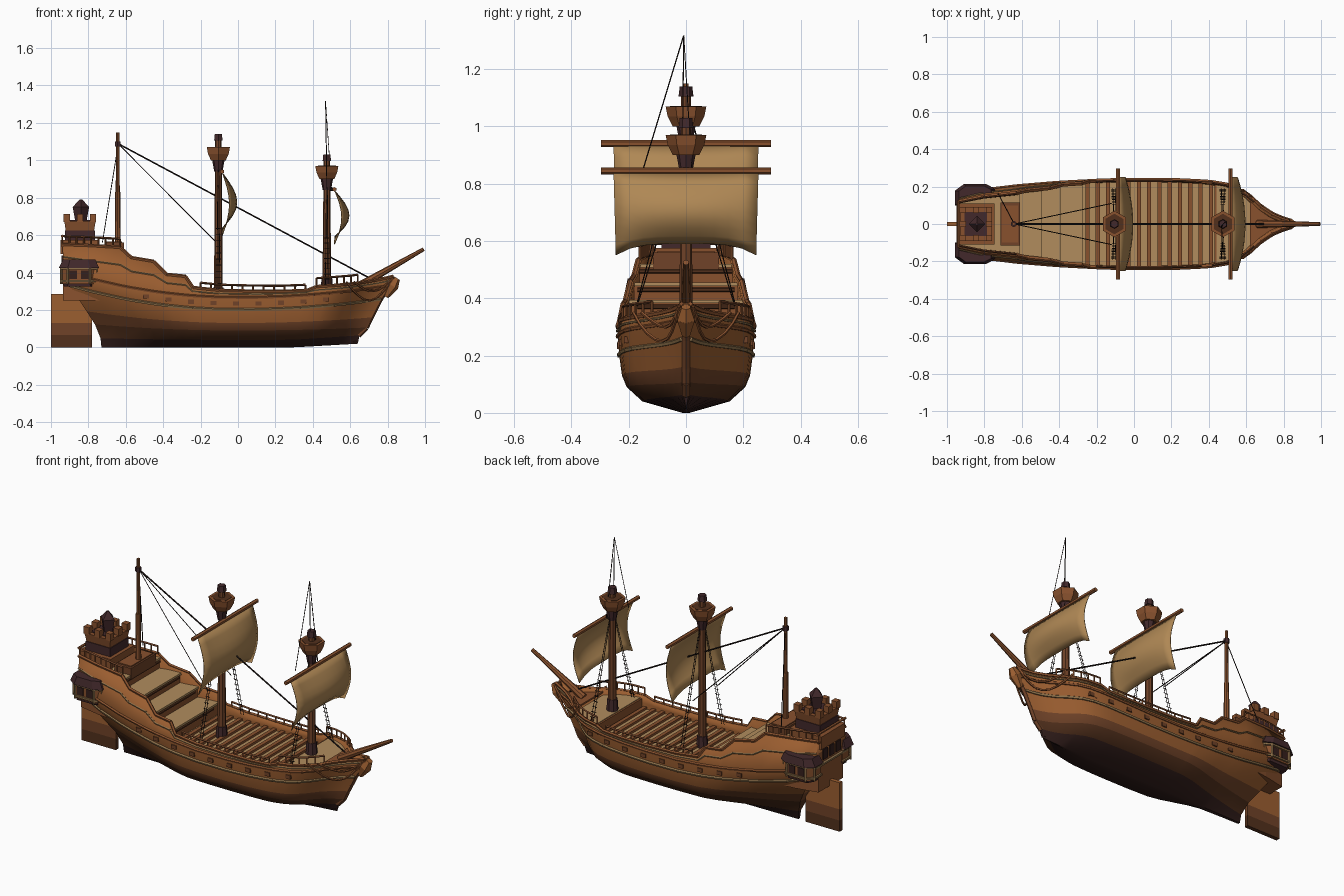
import bpy, bmesh, math
from mathutils import Vector, Matrix

if "Cube" in bpy.data.objects:
    bpy.data.objects.remove(bpy.data.objects["Cube"])

COLORS = {
    "hull brown": (0.33, 0.112, 0.03), "dark brown": (0.085, 0.03, 0.012),
    "keel dark": (0.035, 0.014, 0.012), "timber brown": (0.25, 0.083, 0.027),
    "deck tan": (0.44, 0.265, 0.11), "sail canvas": (0.43, 0.245, 0.09),
    "trim olive": (0.27, 0.165, 0.07), "plum roof": (0.055, 0.022, 0.024),
    "rope black": (0.015, 0.009, 0.008), "mast brown": (0.16, 0.055, 0.021)}
MATS = {}
for n, c in COLORS.items():
    MATS[n] = bpy.data.materials.new(n)
    MATS[n].diffuse_color = (*c, 1)
PARTS = {}


def part(name, mat):
    return PARTS.setdefault(name, (bmesh.new(), mat))[0]


def rod(name, mat, p, q, r1, r2=None, n=6):
    p, q = Vector(p), Vector(q)
    d = q - p
    m = Matrix.Translation((p + q) / 2) @ d.to_track_quat('Z', 'Y').to_matrix().to_4x4()
    bmesh.ops.create_cone(part(name, mat), cap_ends=True, segments=n, radius1=r1,
                          radius2=r1 if r2 is None else r2, depth=d.length, matrix=m)


def path(name, mat, pts, r, n=5):
    for a, b in zip(pts, pts[1:]):
        rod(name, mat, a, b, r, n=n)


def prism(name, mat, pts, z0, z1, k=1.0):
    """Extrude a plan outline from z0 to z1, scaling the top by k."""
    bm = part(name, mat)
    cx, cy = (sum(p[i] for p in pts) / len(pts) for i in (0, 1))
    lo = [bm.verts.new((x, y, z0)) for x, y in pts]
    hi = [bm.verts.new((cx + (x - cx) * k, cy + (y - cy) * k, z1)) for x, y in pts]
    bm.faces.new(lo[::-1])
    bm.faces.new(hi)
    for i in range(len(pts)):
        j = (i + 1) % len(pts)
        bm.faces.new((lo[i], lo[j], hi[j], hi[i]))


def box(name, mat, x0, x1, y0, y1, z0, z1, k=1.0):
    prism(name, mat, [(x0, y0), (x1, y0), (x1, y1), (x0, y1)], z0, z1, k)


def add_object(name, bm, mats):
    me = bpy.data.meshes.new(name)
    bm.to_mesh(me)
    bm.free()
    for m in mats:
        me.materials.append(MATS[m])
    ob = bpy.data.objects.new(name, me)
    bpy.context.collection.objects.link(ob)
    return ob


def smooth(ob, angle):
    bpy.ops.object.select_all(action='DESELECT')
    ob.select_set(True)
    bpy.context.view_layer.objects.active = ob
    bpy.ops.object.shade_smooth_by_angle(angle=math.radians(angle))


# Hull stations: x, half width, bulwark height
ST = [(-.94, .15, .55), (-.8, .185, .545), (-.63, .205, .535), (-.57, .21, .48), (-.45, .22, .46),
      (-.38, .225, .39), (-.28, .23, .38), (-.24, .232, .32), (-.1, .237, .305), (.1, .238, .3),
      (.25, .236, .3), (.37, .23, .305), (.42, .226, .325), (.5, .212, .33), (.56, .188, .335),
      (.62, .145, .34), (.68, .09, .35), (.74, .05, .36), (.79, .028, .37), (.83, .015, .38)]


def look(x, k):
    for a, b in zip(ST, ST[1:]):
        if x <= b[0]:
            t = max(0, (x - a[0]) / (b[0] - a[0]))
            return a[k] + (b[k] - a[k]) * t
    return ST[-1][k]


def sheer(x):
    return (.13 if x < 0 else .08) * (x / .9) ** 2


def top_pt(x):
    z = look(x, 2)
    return look(x, 1) * (1 - .9 * max(0, z - .33)), z


# Rows from keel up: stern x, bow x, base z, sheer share, width share, stern pinch
ROWS = [(-.73, .64, 0, 0, .05, 1), (-.735, .65, .04, .1, .64, .12), (-.765, .69, .09, .35, .87, .3),
        (-.81, .715, .13, .6, .94, .55), (-.9, .765, .2, 1, .98, .9), (-.93, .81, .265, 1, 1, 1)]
N = len(ROWS)


def hull_pt(X, r):
    if r == N:
        y, z = top_pt(X)
        return Vector((X, y, z))
    x0, x1, z, s, f, pin = ROWS[r]
    t = (X + .94) / 1.77
    x = x0 + (x1 - x0) * t
    f *= pin + (1 - pin) * min(1, t / .35)
    lift = .02 * max(0, (x - .3) / .35) if r < 2 else 0
    return Vector((x, look(X, 1) * f, z + s * sheer(x) + lift))


# Hull shell
bm = bmesh.new()
secs = []
for s in ST:
    half = [hull_pt(s[0], r) for r in range(N, -1, -1)]
    secs.append([bm.verts.new(p) for p in half + [Vector((p.x, -p.y, p.z)) for p in half[::-1]]])
BAND = [0, 0, 0, 1, 2, 3, 3, 3, 2, 1, 0, 0, 0]
for a, b in zip(secs, secs[1:]):
    for j in range(2 * N + 1):
        bm.faces.new((a[j], b[j], b[j + 1], a[j + 1])).material_index = BAND[j]
for j in range(N):
    a, b, k = secs[0], secs[-1], 2 * N
    bm.faces.new((a[j], a[j + 1], a[k - j], a[k + 1 - j])).material_index = BAND[j]
    bm.faces.new((b[j], b[k + 1 - j], b[k - j], b[j + 1])).material_index = BAND[j]
hull = add_object("hull", bm, ["hull brown", "mast brown", "dark brown", "keel dark"])
smooth(hull, 28)
mod = hull.modifiers.new("thickness", 'SOLIDIFY')
mod.thickness, mod.offset = .013, -1

for s in (1, -1):
    side = lambda v, o=0: Vector((v.x, s * (v.y + o), v.z))
    # Wales and cap rail
    for name, mat, r, th in (("lower_wale", "trim olive", 4, .009), ("upper_wale", "timber brown", 5, .008),
                             ("cap_rail", "timber brown", 6, .009)):
        path(name, mat, [side(hull_pt(q[0], r)) for q in ST], th)
    path("middle_trim", "trim olive", [side(hull_pt(q[0], 5).lerp(hull_pt(q[0], 6), .55), .002) for q in ST], .005)
    # Gun port lids
    for i in range(9):
        p = hull_pt(-.5 + i * .125, 4).lerp(hull_pt(-.5 + i * .125, 5), .5)
        box("port_lids", "mast brown", p.x - .016, p.x + .016, s * (p.y - .01), s * (p.y + .006), p.z - .01, p.z + .012)
    # Deck railings
    for x0, x1, n, h in ((-.2, .36, 10, .03), (.42, .64, 6, .045), (-.94, -.63, 8, .045)):
        pts = []
        for i in range(n + 1):
            x = x0 + (x1 - x0) * i / n
            y, z = top_pt(x)
            pts.append((x, s * (y - .006), z + h))
            rod("rail_posts", "timber brown", (x, s * (y - .006), z), pts[-1], .005, n=4)
        path("hand_rail", "mast brown", pts, .006, 4)
    # Bow swags
    for sag, x1 in ((.11, .58), (.06, .62)):
        pts = []
        for i in range(9):
            x = .83 + (x1 - .83) * i / 8
            pts.append((x, s * (look(x, 1) + .01), .37 - .02 * i / 8 - sag * math.sin(math.pi * i / 8)))
        path("bow_swags", "timber brown", pts, .006)
    # Stern quarter galleries
    def plan(o):
        return [(-.95 - o, s * .1), (-.95 - o, s * (.17 + o)), (-.91, s * (.205 + o)),
                (-.79, s * (.205 + o)), (-.75 + o, s * (.18 + o)), (-.75 + o, s * .1)]
    prism("gallery_base", "plum roof", plan(-.02), .325, .35, 1.1)
    prism("gallery_body", "timber brown", plan(-.01), .34, .44)
    prism("gallery_sill", "trim olive", plan(0), .35, .36)
    prism("gallery_lintel", "trim olive", plan(0), .415, .425)
    prism("gallery_roof", "plum roof", plan(.008), .425, .47, .8)
    for x, y in plan(-.004)[1:5]:
        rod("gallery_posts", "trim olive", (x, y, .34), (x, y, .43), .007, n=4)
    for x in (-.88, -.82):
        box("gallery_windows", "keel dark", x - .02, x + .02, s * .19, s * .199, .365, .41)

# Transom trim and windows
p = hull_pt(-.94, 5)
rod("transom_beam", "trim olive", (-.935, -p.y, p.z), (-.935, p.y, p.z), .01)
for y in (-.06, 0, .06):
    box("transom_windows", "keel dark", -.944, -.936, y - .02, y + .02, .43, .49)
for z in (.545, .595):
    rod("stern_rail", "timber brown", (-.94, -.125, z), (-.94, .125, z), .008)


# Decks
def deck(name, mat, x0, x1, z0, z1, inset=.008):
    xs = [x0] + [q[0] for q in ST if x0 < q[0] < x1] + [x1]
    ys = [max(.004, top_pt(x)[0] - inset) for x in xs]
    prism(name, mat, [(x, -y) for x, y in zip(xs, ys)] + [(x, y) for x, y in zip(xs[::-1], ys[::-1])], z0, z1)


deck("main_deck", "deck tan", -.3, .43, .24, .255, .01)
for i in range(13):
    x = -.26 + i * .055
    deck("deck_beams", "timber brown", x, x + .022, .245, .268)
deck("fore_deck", "deck tan", .44, .62, .302, .314, .014)
deck("fore_bulkhead", "timber brown", .43, .445, .24, .31)
deck("beak_deck", "timber brown", .62, .8, .325, .335, .012)
for x0, x1, z in ((-.4, -.28, .33), (-.5, -.4, .395), (-.62, -.5, .455), (-.935, -.62, .52)):
    deck("step_block", "timber brown", x0, x1, .25, z - .012)
    deck("step_tread", "deck tan", x0, x1 + .008, z - .012, z)
    rod("step_beam", "dark brown", (x1, -.17, z - .025), (x1, .17, z - .025), .008)

# Poop platforms and stern tower
box("mizzen_platform", "mast brown", -.715, -.61, -.115, .115, .5, .56)
box("mizzen_platform_top", "timber brown", -.705, -.62, -.1, .1, .55, .566)
box("tower_plinth", "timber brown", -.95, -.745, -.11, .11, .5, .575)
box("tower_base", "plum roof", -.925, -.765, -.085, .085, .57, .625)
box("tower_wall", "timber brown", -.92, -.77, -.08, .08, .62, .675, 1.12)
box("tower_floor", "plum roof", -.905, -.785, -.065, .065, .67, .68)
for i in range(3):
    for j in range(3):
        if (i, j) != (1, 1):
            x, y = -.845 + (i - 1) * .07, (j - 1) * .075
            box("battlements", "timber brown", x - .017, x + .017, y - .017, y + .017, .67, .712)
rod("tower_lantern", "plum roof", (-.84, 0, .675), (-.84, 0, .75), .03, .044, 4)
rod("tower_lantern_tip", "plum roof", (-.84, 0, .75), (-.84, 0, .79), .044, .008, 4)

# Rudder
for name, mat, z0, z1 in (("rudder", "hull brown", .13, .285), ("rudder_middle", "mast brown", .065, .13),
                          ("rudder_foot", "dark brown", 0, .065)):
    box(name, mat, -1, -.78, -.012, .012, z0, z1)

# Bowsprit, stem and figurehead
rod("bowsprit", "timber brown", (.66, 0, .335), (.993, 0, .525), .022, .01, 8)
stem = [hull_pt(.83, r) for r in range(1, N + 1)]
path("stem", "mast brown", [Vector((v.x - .006, 0, v.z)) for v in stem], .016, 6)
rod("figurehead", "hull brown", (.79, 0, .27), (.825, 0, .33), .015, .035, 6)
rod("figurehead_crown", "hull brown", (.825, 0, .33), (.85, 0, .37), .035, .018, 6)


# Masts with crow's nests, yards, sails and ratlines
def sail(name, xm, zt, zb):
    bm = bmesh.new()
    nu, nv = 10, 8
    g = []
    for i in range(nv + 1):
        v = i / nv
        row = []
        for j in range(nu + 1):
            u = 2 * j / nu - 1
            x = xm + math.sin(math.pi * v) * (.038 + .04 * (1 - u * u))
            z = zt + (zb - zt) * v + .04 * v ** 2 * (1 - u ** 4)
            row.append(bm.verts.new((x, u * (.253 - .008 * v), z)))
        g.append(row)
    for i in range(nv):
        for j in range(nu):
            bm.faces.new((g[i][j], g[i + 1][j], g[i + 1][j + 1], g[i][j + 1]))
    ob = add_object(name, bm, ["sail canvas"])
    smooth(ob, 40)
    ob.modifiers.new("cloth", 'SOLIDIFY').thickness = .004


for nm, x, z0, nest, tip, yz, yx, zb in (("main", -.105, .24, 1.0, 1.14, .94, -.085, .597),
                                         ("fore", .475, .3, .9, 1.03, .845, .515, .55)):
    rod(nm + "_mast", "mast brown", (x, 0, z0), (x, 0, tip - .03), .024, .017, 8)
    rod(nm + "_mast_foot", "plum roof", (x, 0, z0), (x, 0, z0 + .08), .033, .028, 8)
    rod(nm + "_mast_collar", "plum roof", (x, 0, nest - .06), (x, 0, nest + .005), .022, .034, 8)
    rod(nm + "_nest", "timber brown", (x, 0, nest), (x, 0, nest + .035), .046, .064, 6)
    rod(nm + "_nest_rim", "timber brown", (x, 0, nest + .035), (x, 0, nest + .07), .064, .071, 6)
    rod(nm + "_nest_floor", "dark brown", (x, 0, nest + .06), (x, 0, nest + .072), .055, .055, 6)
    rod(nm + "_mast_cap", "plum roof", (x, 0, tip - .035), (x, 0, tip), .026, .022, 6)
    rod(nm + "_yard", "timber brown", (yx, -.297, yz), (yx, .297, yz), .012, n=6)
    rod(nm + "_yard_sling", "rope black", (x, 0, yz), (yx, 0, yz), .01)
    sail(nm + "_sail", yx + .003, yz - .005, zb)
    for s in (1, -1):
        foot = lambda o, t: Vector((x + o * (1 - .7 * t), s * (.19 - .17 * t), .31 + (nest - .35) * t))
        for o in (-.008, .008):
            rod("shrouds", "rope black", foot(o, 0), foot(o, 1), .002, n=4)
        for i in range(1, 11):
            rod("ratlines", "rope black", foot(-.018, i * .05), foot(.018, i * .05), .002, n=4)

# Mizzen mast
rod("mizzen_mast", "timber brown", (-.643, 0, .52), (-.643, 0, .83), .016, .014, 8)
rod("mizzen_topmast", "timber brown", (-.643, 0, .83), (-.643, 0, 1.15), .011, .009, 8)
rod("mizzen_band", "plum roof", (-.643, 0, 1.075), (-.643, 0, 1.1), .017)

# Stays and rigging lines
top = (-.64, 0, 1.088)
rod("main_stay", "rope black", top, (.75, 0, .345), .0045, n=5)
for q in ((-.12, .11, .565), (-.12, -.11, .565), (-.725, .16, .56)):
    rod("stays", "rope black", top, q, .0025, n=4)
for q in ((.475, -.15, .85), (.475, -.012, .96), (.5, .02, .85)):
    rod("fore_lines", "rope black", (.468, -.008, 1.318), q, .0022, n=4)

for name, (bm, mat) in PARTS.items():
    bmesh.ops.recalc_face_normals(bm, faces=bm.faces[:])
    add_object(name, bm, [mat])

for m in bpy.data.materials:
    if m.users and not m.is_grease_pencil:
        m.use_nodes = True
        m.node_tree.nodes["Principled BSDF"].inputs["Base Color"].default_value = m.diffuse_color
